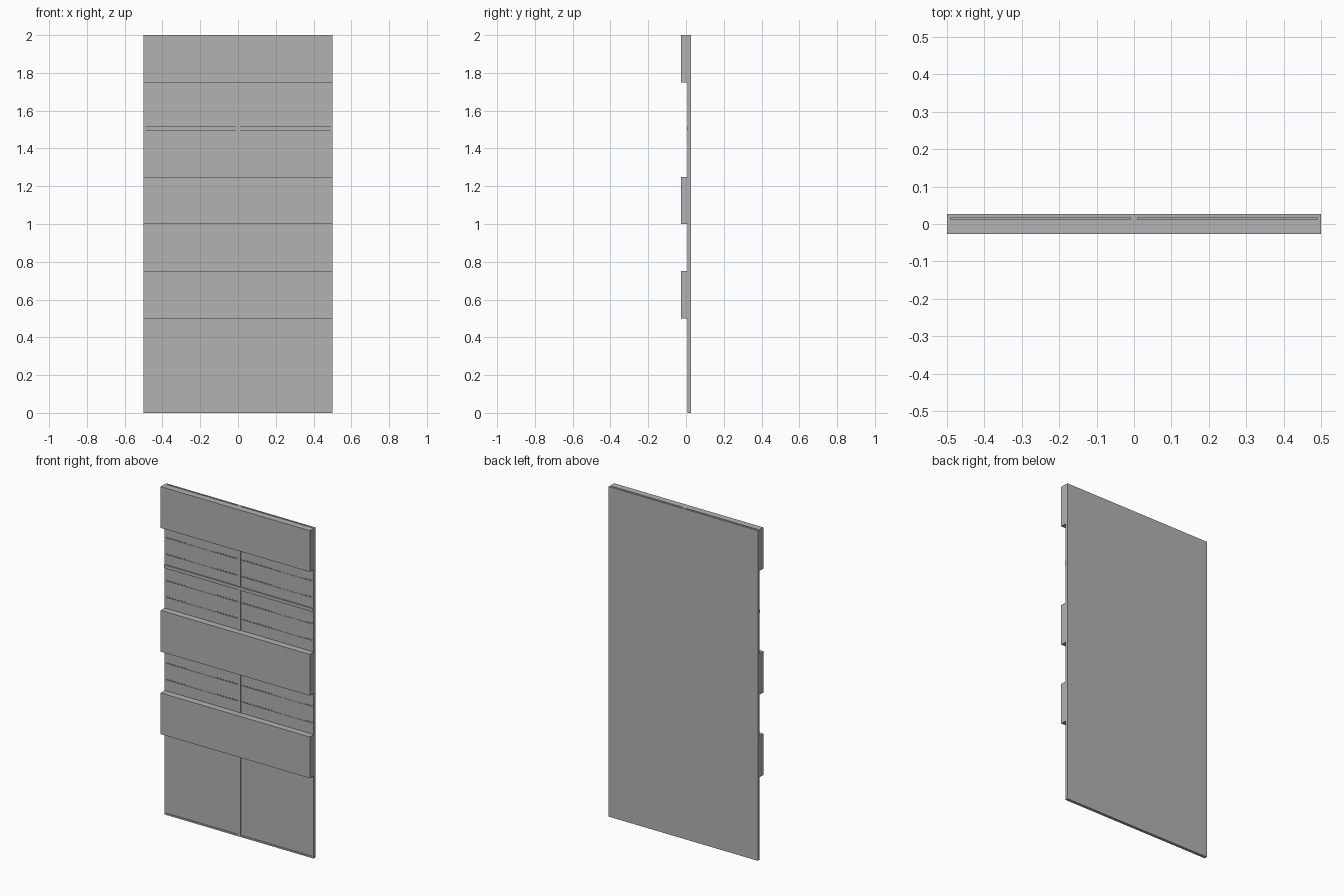
import bpy, bmesh
from mathutils import Vector

if "Cube" in bpy.data.objects:
    bpy.data.objects.remove(bpy.data.objects["Cube"], do_unlink=True)

grey = bpy.data.materials.new("grey metal")
grey.use_nodes = True
colour = (0.45, 0.45, 0.45, 1)
grey.diffuse_color = colour
grey.node_tree.nodes["Principled BSDF"].inputs["Base Color"].default_value = colour

BACK, FRONT = 0.0265, -0.0265
FRAME, PANEL = 0.0085, 0.0125      # front planes of the frame and its infill
HALF, RIM, SLOT = 0.5, 0.01, 0.012


def finish(name, bm):
    mesh = bpy.data.meshes.new(name)
    bm.to_mesh(mesh)
    bm.free()
    mesh.materials.append(grey)
    obj = bpy.data.objects.new(name, mesh)
    bpy.context.collection.objects.link(obj)
    return obj


def box(name, x0, x1, y0, y1, z0, z1):
    bm = bmesh.new()
    bmesh.ops.create_cube(bm, size=1)
    bmesh.ops.scale(bm, vec=(x1 - x0, y1 - y0, z1 - z0), verts=bm.verts)
    bmesh.ops.translate(bm, vec=Vector((x0 + x1, y0 + y1, z0 + z1)) / 2, verts=bm.verts)
    return finish(name, bm)


def slot_row(name, x0, x1, z):
    """A strip of small punched slots."""
    bm = bmesh.new()
    count = 24
    step = (x1 - x0) / count
    for i in range(count):
        a, b = x0 + i * step, x0 + (i + 1) * step
        corners = [(a, -1), (b, -1), (b, 1), (a, 1)]
        bm.faces.new([bm.verts.new((x, PANEL, z + s * SLOT / 2)) for x, s in corners])
    bmesh.ops.remove_doubles(bm, verts=bm.verts, dist=0.0001)
    bmesh.ops.inset_individual(bm, faces=bm.faces[:], thickness=0.003)
    inner = [f for f in bm.faces if all(abs(v.co.z - z) < SLOT / 2 - 0.001 for v in f.verts)]
    holes = bmesh.ops.extrude_discrete_faces(bm, faces=inner)["faces"]
    for f in holes:
        bmesh.ops.translate(bm, vec=(0, 0.003, 0), verts=f.verts)
    return finish(name, bm)


def slotted_panel(name, x0, x1, z0, z1, rows):
    """Plain infill strips with slot rows between them."""
    low = z0
    for z in sorted(rows):
        box(name, x0, x1, PANEL, BACK - 0.008, low, z - SLOT / 2)
        slot_row("slot_row", x0, x1, z)
        low = z + SLOT / 2
    box(name, x0, x1, PANEL, BACK - 0.008, low, z1)


# Back sheet
box("back_sheet", -HALF, HALF, BACK - 0.009, BACK, 0, 2)

# Upright frame and cross rails
for name, x in (("right_upright", -HALF + RIM / 2), ("centre_upright", 0),
                ("left_upright", HALF - RIM / 2)):
    w = RIM if x == 0 else RIM / 2
    box(name, x - w, x + w, FRAME, BACK - 0.008, 0, 2)
box("bottom_rail", -HALF, HALF, FRAME, BACK - 0.008, 0, RIM)
box("middle_rail", -HALF, HALF, FRAME - 0.004, BACK - 0.008, 1.495, 1.515)

# Infill panels and projecting fascias, one for each bay
for side, x0, x1 in (("right", -HALF, 0), ("left", 0, HALF)):
    a, b = x0 + RIM, x1 - RIM
    slotted_panel(side + "_top_panel", a, b, 1.515, 1.75, (1.58, 1.68))
    slotted_panel(side + "_middle_panel", a, b, 1.25, 1.495, (1.32, 1.42))
    slotted_panel(side + "_lower_panel", a, b, 0.75, 1.0, (0.82, 0.92))
    box(side + "_base_panel", a, b, PANEL, BACK - 0.008, RIM, 0.5)
    for level, z0, z1 in (("top", 1.75, 2), ("middle", 1, 1.25), ("lower", 0.5, 0.75)):
        box(f"{side}_{level}_fascia", x0, x1, FRONT, PANEL, z0, z1)
